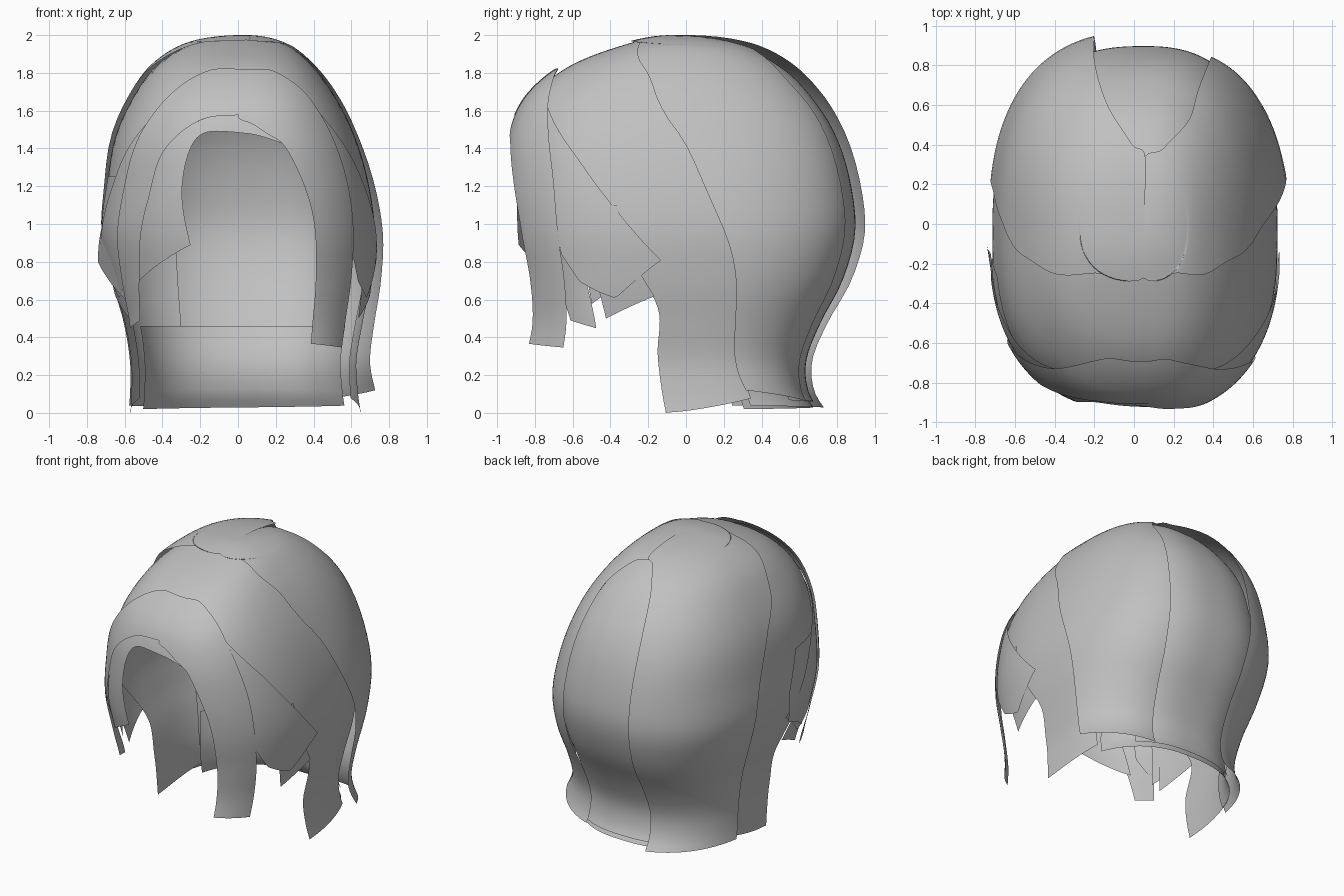
import bpy, bmesh, math

if "Cube" in bpy.data.objects:
    bpy.data.objects.remove(bpy.data.objects["Cube"])

# One flat colour
grey = bpy.data.materials.new("hair_grey")
grey.diffuse_color = (0.53, 0.53, 0.53, 1)
grey.use_nodes = True
grey.node_tree.nodes["Principled BSDF"].inputs["Base Color"].default_value = grey.diffuse_color

# Envelope of the hair: height, reach to left, right, front, back
CX, CY = 0.05, -0.05
ROWS = [(2.00, -.05, .05, .05, -.05),
        (1.96, .24, .25, .30, .29),
        (1.84, .44, .40, .62, .55),
        (1.66, .57, .53, .83, .73),
        (1.45, .66, .63, .92, .85),
        (1.20, .70, .70, .94, .92),
        (0.95, .72, .73, .92, .94),
        (0.70, .67, .71, .88, .87),
        (0.48, .61, .67, .87, .75),
        (0.28, .58, .64, .91, .67),
        (0.12, .58, .65, .91, .68),
        (0.00, .59, .67, .91, .75)]
# distances measured from the axis, mirrored over the crown to keep it round
REL = [(z, l + CX, r - CX, f + CY, b - CY) for z, l, r, f, b in ROWS]
PRE = (1.96,) + tuple(-v for v in REL[1][1:])


def spline(pts, t, before=None):
    """Catmull-Rom through tuples, t in index units."""
    n = len(pts) - 1
    i = max(0, min(n - 1, int(t)))
    f = t - i
    b, c = pts[i], pts[i + 1]
    a = pts[i - 1] if i else before or tuple(2 * p - q for p, q in zip(b, c))
    d = pts[i + 2] if i + 2 <= n else tuple(2 * q - p for p, q in zip(b, c))
    return tuple(q + .5 * f * (r - p + f * (2 * p - 5 * q + 4 * r - s
                 + f * (3 * (q - r) + s - p))) for p, q, r, s in zip(a, b, c, d))


def row_of(z):
    for i in range(len(ROWS) - 1):
        z0, z1 = ROWS[i][0], ROWS[i + 1][0]
        if z >= z1:
            return i + (z0 - z) / (z0 - z1)
    return len(ROWS) - 1.0


def on_head(az, t, off):
    t = max(0.0, min(len(ROWS) - 1.0, t))
    z, l, r, f, b = spline(REL, t, PRE)
    c, s = math.cos(math.radians(az)), math.sin(math.radians(az))
    e = .9 - .1 * min(1, t / 3)     # rounder at the crown, boxier below
    x = (r if c > 0 else l) * math.copysign(abs(c) ** e, c)
    y = (b if s > 0 else f) * math.copysign(abs(s) ** e, s)
    k = 1 + off
    return (CX + x * k, CY + y * k, max(0, z + max(0, z - 1) * off * min(1, t / 3)))


def strip(name, edge_a, edge_b, off=0.0, off_b=None, flare=0.0, jag=(0, 0),
          left=False, nu=24, nv=48):
    """Hair sheet between two edges of (azimuth, height); jag shapes its tips,
    off and off_b lift its edges, flare lifts the bottom of the first edge."""
    off_b = off if off_b is None else off_b
    if left:
        edge_a, edge_b = ([(180 - a, z) for a, z in e] for e in (edge_a, edge_b))
    ea = [(a, row_of(z)) for a, z in edge_a]
    eb = [(a, row_of(z)) for a, z in edge_b]
    bm = bmesh.new()
    grid = []
    for j in range(nv + 1):
        v = j / nv
        a0, t0 = spline(ea, v * (len(ea) - 1))
        a1, t1 = spline(eb, v * (len(eb) - 1))
        line = []
        for i in range(nu + 1):
            u = i / nu
            g = u * (len(jag) - 1)
            k = min(int(g), len(jag) - 2)
            cut = jag[k] + (jag[k + 1] - jag[k]) * (g - k)
            t = t0 + (t1 - t0) * u + cut * v ** 3
            o = off + (off_b - off) * u + flare * (1 - u) * max(0, v - .55) / .45
            line.append(bm.verts.new(on_head(a0 + (a1 - a0) * u, t, o)))
        grid.append(line)
    # faces wound so that they look outwards
    inward = a1 < a0
    for j in range(nv):
        for i in range(nu):
            q = [grid[j][i], grid[j + 1][i], grid[j + 1][i + 1], grid[j][i + 1]]
            bm.faces.new(q[::-1] if inward else q).smooth = True
    bmesh.ops.remove_doubles(bm, verts=bm.verts, dist=1e-5)
    me = bpy.data.meshes.new(name)
    bm.to_mesh(me)
    bm.free()
    me.materials.append(grey)
    bpy.context.collection.objects.link(bpy.data.objects.new(name, me))


# Back of the head
strip("back_centre", [(50, 1.95), (52, 1.84), (54, 1.6), (56, 1.0), (54, .4), (52, .07)],
      [(122, 1.95), (118, 1.84), (116, 1.6), (116, 1.0), (120, .4), (124, .06)], -.045)
strip("back_right",
      [(-92, 2), (-91, 1.965), (-42, 1.95), (-13, 1.82), (-3, 1.6), (6, 1.15), (13, .75), (17, .3), (20, .12)],
      [(92, 2), (91, 1.945), (72, 1.91), (59, 1.8), (62, 1.6), (64, 1.15), (64, .75), (65, .3), (65, .06)],
      .015, -.02, .17)
strip("back_left",
      [(272, 2), (271, 1.965), (222, 1.95), (193, 1.82), (182, 1.6), (171, 1.15), (167, .75), (164, .3), (163, .04)],
      [(88, 2), (89, 1.945), (97, 1.915), (105, 1.82), (106, 1.6), (104, 1.15), (104, .75), (106, .3), (106, .03)],
      .02, .03)
strip("nape_under_layer", [(28, .46), (28, .25), (28, .04)],
      [(156, .46), (156, .25), (156, .02)], -.075, -.07)

# Side panels reaching down to the neck, with a shorter ragged temple layer
for left in (False, True):
    tag = "left" if left else "right"
    strip("side_panel_" + tag,
          [(-91, 1.74), (-62, 1.65), (-38, 1.3), (-20, .95), (-5, .6), (-4, .3), (-2, .0)],
          [(-91, 1.97), (-20, 1.95), (8, 1.6), (16, 1.15), (22, .75), (25, .3), (27, .08)],
          -.005, -.01, -.03, left=left)
    strip("temple_layer_" + tag,
          [(-91, 1.66), (-66, 1.56), (-50, 1.34), (-43, 1.08), (-40, .84)],
          [(-91, 1.77), (-62, 1.69), (-36, 1.42), (-21, 1.17), (-3, .81)],
          .008, .015, .01, (0, .55, .75, .9, .45, 0), left)
    strip("temple_tip_" + tag,
          [(-32, 1.1), (-28, .85), (-22, .5)],
          [(-16, 1.1), (-12, .85), (-5, .62)], 0, .005, left=left, nu=8, nv=12)
# Outward flick of the left temple
strip("temple_flick_left", [(190, 1.25), (184, 1.0), (182, .8)],
      [(216, 1.25), (212, .95), (208, .58)], .004, .004, .06, nu=10, nv=16)

# Front locks either side of the parting
strip("front_lock_right",
      [(-92, 1.54), (-84, 1.47), (-75, 1.38), (-66, 1.1), (-63, .75), (-62, .37)],
      [(-92, 1.80), (-74, 1.79), (-54, 1.66), (-42, 1.3), (-40, .85), (-39, .35)], .025)
strip("front_lock_left",
      [(271, 1.56), (254, 1.53), (238, 1.36), (232, 1.1), (226, .8), (217, .49)],
      [(271, 1.80), (252, 1.79), (234, 1.66), (219, 1.35), (212, .9), (205, .45)], .028)
strip("inner_fringe_left",
      [(286, 1.41), (266, 1.48), (253, 1.45), (248, 1.2), (252, .89)],
      [(280, 1.58), (262, 1.58), (232, 1.36), (228, 1.0), (222, .70)], .01)
